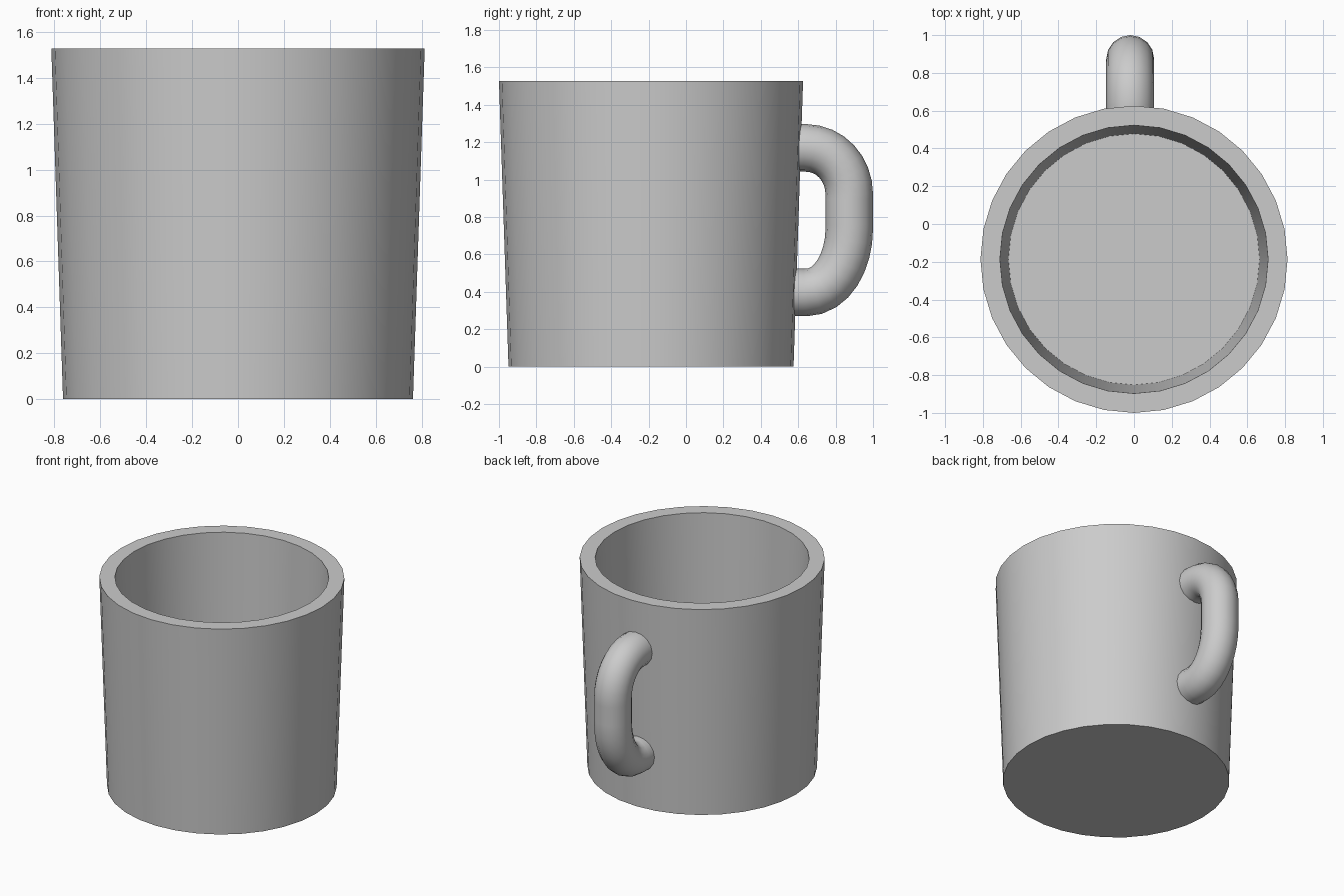
import bpy, bmesh, math

if "Cube" in bpy.data.objects:
    bpy.data.objects.remove(bpy.data.objects["Cube"])

SIDES = 32
CUP_Y = -0.187


def smooth(obj):
    bpy.ops.object.select_all(action='DESELECT')
    obj.select_set(True)
    bpy.context.view_layer.objects.active = obj
    bpy.ops.object.shade_smooth_by_angle(angle=math.radians(35))


# Cup body: tapered wall lofted from outer base to inner floor
profile = [(0.762, 0.0), (0.813, 1.527), (0.71, 1.527), (0.665, 0.1)]
bm = bmesh.new()
rings = []
for r, z in profile:
    angles = [2 * math.pi * i / SIDES for i in range(SIDES)]
    rings.append([bm.verts.new((r * math.cos(a), CUP_Y + r * math.sin(a), z)) for a in angles])
for lower, upper in zip(rings, rings[1:]):
    for i in range(SIDES):
        j = (i + 1) % SIDES
        bm.faces.new((lower[i], lower[j], upper[j], upper[i]))
bm.faces.new(rings[0][::-1])
bm.faces.new(rings[-1])
bmesh.ops.recalc_face_normals(bm, faces=bm.faces)
mesh = bpy.data.meshes.new("cup_body")
bm.to_mesh(mesh)
bm.free()
cup = bpy.data.objects.new("cup_body", mesh)
bpy.context.collection.objects.link(cup)
smooth(cup)

# Handle: round tube along a curved path, ends buried in the wall
# (left handle, point, right handle) as (y, z)
path = [
    ((0.50, 1.17), (0.54, 1.17), (0.57, 1.17)),
    ((0.61, 1.17), (0.64, 1.17), (0.77, 1.17)),
    ((0.873, 1.06), (0.873, 0.92), (0.873, 0.86)),
    ((0.873, 0.80), (0.873, 0.74), (0.873, 0.56)),
    ((0.78, 0.397), (0.64, 0.397), (0.61, 0.397)),
    ((0.57, 0.397), (0.54, 0.397), (0.50, 0.397)),
]
curve = bpy.data.curves.new("handle", 'CURVE')
curve.dimensions = '3D'
curve.bevel_depth = 0.127
curve.bevel_resolution = 6
curve.resolution_u = 8
curve.use_fill_caps = True
spline = curve.splines.new('BEZIER')
spline.bezier_points.add(len(path) - 1)
for p, (left, co, right) in zip(spline.bezier_points, path):
    p.handle_left_type = p.handle_right_type = 'FREE'
    p.co = (-0.02, *co)
    p.handle_left = (-0.02, *left)
    p.handle_right = (-0.02, *right)
handle = bpy.data.objects.new("handle", curve)
bpy.context.collection.objects.link(handle)
bpy.ops.object.select_all(action='DESELECT')
handle.select_set(True)
bpy.context.view_layer.objects.active = handle
bpy.ops.object.convert(target='MESH')
smooth(bpy.context.view_layer.objects.active)
